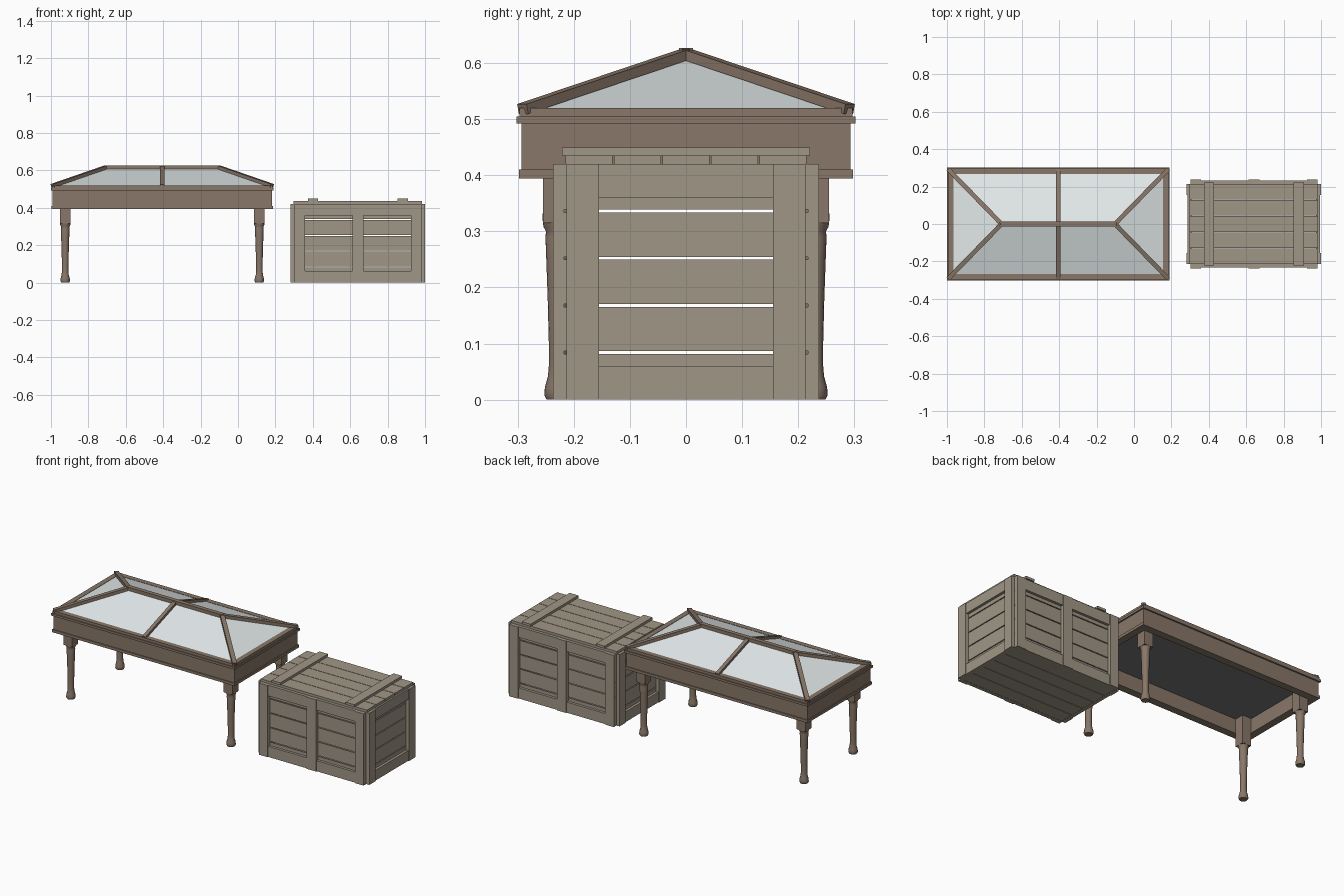
import bpy, bmesh, math
from mathutils import Vector, Matrix

if "Cube" in bpy.data.objects:
    bpy.data.objects.remove(bpy.data.objects["Cube"])


def material(name, rgb):
    m = bpy.data.materials.new(name)
    m.diffuse_color = (*rgb, 1)
    m.use_nodes = True
    m.node_tree.nodes["Principled BSDF"].inputs["Base Color"].default_value = m.diffuse_color
    return m


DARK_WOOD = material("dark_wood", (0.25, 0.185, 0.14))
PALE_WOOD = material("pale_wood", (0.35, 0.305, 0.24))
GLASS = material("glass", (0.76, 0.81, 0.82))
LINING = material("lining", (0.18, 0.18, 0.18))


def finish(name, bm, mat, origin, smooth=False):
    bmesh.ops.recalc_face_normals(bm, faces=bm.faces)
    me = bpy.data.meshes.new(name)
    bm.to_mesh(me)
    bm.free()
    if smooth:
        for p in me.polygons:
            p.use_smooth = True
        me.set_sharp_from_angle(angle=math.radians(35))
    me.materials.append(mat)
    ob = bpy.data.objects.new(name, me)
    ob.location = origin
    bpy.context.collection.objects.link(ob)
    return ob


def add_box(bm, x0, x1, y0, y1, z0, z1):
    mid = Vector((x0 + x1, y0 + y1, z0 + z1)) / 2
    size = Matrix.Diagonal((abs(x1 - x0), abs(y1 - y0), abs(z1 - z0), 1))
    bmesh.ops.create_cube(bm, size=1, matrix=Matrix.Translation(mid) @ size)


def boxes(name, specs, mat, origin):
    bm = bmesh.new()
    for s in specs:
        add_box(bm, *s)
    return finish(name, bm, mat, origin)


def ring(name, hx, hy, w, z0, z1, mat, origin):
    """Mitred rectangular frame."""
    bm = bmesh.new()
    loops = []
    for sx, sy in ((-1, -1), (1, -1), (1, 1), (-1, 1)):
        loops.append([bm.verts.new((sx * (hx - i), sy * (hy - i), z))
                      for i, z in ((0, z0), (0, z1), (w, z1), (w, z0))])
    for k in range(4):
        a, b = loops[k], loops[(k + 1) % 4]
        for i in range(4):
            j = (i + 1) % 4
            bm.faces.new((a[i], b[i], b[j], a[j]))
    return finish(name, bm, mat, origin)


def beam(name, p, q, w, h, mat, origin):
    """Rectangular bar from p to q, kept upright."""
    p, q = Vector(p), Vector(q)
    d = (q - p).normalized()
    side = Vector((0, 0, 1)).cross(d).normalized()
    rot = Matrix((d, side, d.cross(side))).transposed().to_4x4()
    bm = bmesh.new()
    bmesh.ops.create_cube(bm, size=1, matrix=Matrix.Translation((p + q) / 2) @ rot
                          @ Matrix.Diagonal(((q - p).length, w, h, 1)))
    return finish(name, bm, mat, origin)


# ---------------- display table ----------------
T = (-0.405, 0, 0)
ring("apron", 0.587, 0.293, 0.038, 0.396, 0.494, DARK_WOOD, T)
ring("apron_bottom_bead", 0.592, 0.298, 0.043, 0.394, 0.41, DARK_WOOD, T)
ring("apron_top_moulding", 0.595, 0.302, 0.045, 0.492, 0.505, DARK_WOOD, T)
ring("roof_base_frame", 0.590, 0.297, 0.03, 0.505, 0.52, DARK_WOOD, T)
boxes("lined_bed", [(-0.55, 0.55, -0.256, 0.256, 0.478, 0.49)], LINING, T)

# turned legs with square top blocks
PROFILE = [(0.0215, 0), (0.0255, 0.008), (0.0245, 0.022), (0.019, 0.042), (0.0175, 0.06),
           (0.0175, 0.10), (0.0195, 0.18), (0.022, 0.25), (0.0235, 0.29), (0.0225, 0.30),
           (0.027, 0.308), (0.0285, 0.32), (0.0285, 0.332)]
SIDES = 16
for sx, xn in ((-1, "left"), (1, "right")):
    for sy, yn in ((-1, "front"), (1, "back")):
        bm = bmesh.new()
        rows = [[bm.verts.new((r * math.cos(a), r * math.sin(a), z))
                 for a in (2 * math.pi * i / SIDES for i in range(SIDES))] for r, z in PROFILE]
        for lo, hi in zip(rows, rows[1:]):
            for i in range(SIDES):
                j = (i + 1) % SIDES
                bm.faces.new((lo[i], lo[j], hi[j], hi[i]))
        bm.faces.new(rows[0][::-1])
        bm.faces.new(rows[-1])
        add_box(bm, -0.028, 0.028, -0.028, 0.028, 0.315, 0.478)
        finish(f"{yn}_{xn}_leg", bm, DARK_WOOD, (T[0] + sx * 0.519, sy * 0.227, 0), True)

# hipped glass roof
bm = bmesh.new()
c = [bm.verts.new((sx * 0.572, sy * 0.28, 0.514)) for sx, sy in ((-1, -1), (1, -1), (1, 1), (-1, 1))]
r = [bm.verts.new((s * 0.305, 0, 0.608)) for s in (-1, 1)]
for f in ((c[0], c[1], r[1], r[0]), (c[1], c[2], r[1]), (c[2], c[3], r[0], r[1]), (c[3], c[0], r[0])):
    bm.faces.new(f)
finish("glass_roof", bm, GLASS, T)

# roof bars
for sy, yn in ((-1, "front"), (1, "back")):
    for sx, xn in ((-1, "left"), (1, "right")):
        beam(f"{yn}_{xn}_hip_bar", (sx * 0.587, sy * 0.291, 0.518), (sx * 0.303, 0, 0.616),
             0.024, 0.018, DARK_WOOD, T)
    beam(f"{yn}_middle_bar", (0, sy * 0.291, 0.516), (0, 0, 0.614), 0.022, 0.018, DARK_WOOD, T)
beam("ridge_bar", (-0.308, 0, 0.617), (0.308, 0, 0.617), 0.025, 0.02, DARK_WOOD, T)

# ---------------- crate ----------------
C = (0.641, 0, 0)
HX, HY = 0.339, 0.217            # outer faces of the thin planking
T_PLANK, TOP, GAP = 0.006, 0.42, 0.0025
STEP = TOP / 5

# wall planks with open gaps
long_planks, end_planks = [], []
for k in range(5):
    z0 = k * STEP + (GAP if k else 0)
    z1 = (k + 1) * STEP - (GAP if k < 4 else 0)
    for s in (-1, 1):
        long_planks.append((-HX, HX, s * (HY - T_PLANK), s * HY, z0, z1))
        end_planks.append((s * (HX - T_PLANK), s * HX, -HY + T_PLANK, HY - T_PLANK, z0, z1))
boxes("long_wall_planks", long_planks, PALE_WOOD, C)
boxes("end_wall_planks", end_planks, PALE_WOOD, C)

# raised frames on the four walls
for s, yn, xn in ((-1, "front", "left"), (1, "back", "right")):
    boxes(f"{yn}_stiles", [(a, b, s * HY, s * 0.237, 0, TOP) for a, b in
                           ((-HX, -0.283), (-0.03, 0.03), (0.283, HX))], PALE_WOOD, C)
    boxes(f"{yn}_rails", [(a, b, s * HY, s * 0.232, z, z + 0.062) for z in (0, TOP - 0.062)
                          for a, b in ((-0.283, -0.03), (0.03, 0.283))], PALE_WOOD, C)
    boxes(f"{xn}_stiles", [(s * HX, s * 0.359, t * 0.155, t * 0.213, 0, TOP) for t in (-1, 1)],
          PALE_WOOD, C)
    boxes(f"{xn}_rails", [(s * HX, s * 0.354, -0.155, 0.155, z, z + 0.06) for z in (0, TOP - 0.06)],
          PALE_WOOD, C)

# lid, floor and lid cleats
W = 0.432 / 5
strips = [(-0.216 + k * W + 0.0015, -0.216 + (k + 1) * W - 0.0015) for k in range(5)]
boxes("lid_planks", [(-0.344, 0.344, a, b, TOP, 0.435) for a, b in strips], PALE_WOOD, C)
boxes("floor_planks", [(-0.333, 0.333, max(a, -0.211), min(b, 0.211), 0.001, 0.012)
                       for a, b in strips], PALE_WOOD, C)
for s, xn in ((-1, "left"), (1, "right")):
    boxes(f"{xn}_lid_cleat", [(s * 0.24 - 0.028, s * 0.24 + 0.028, -0.221, 0.221, 0.435, 0.449)],
          PALE_WOOD, C)
